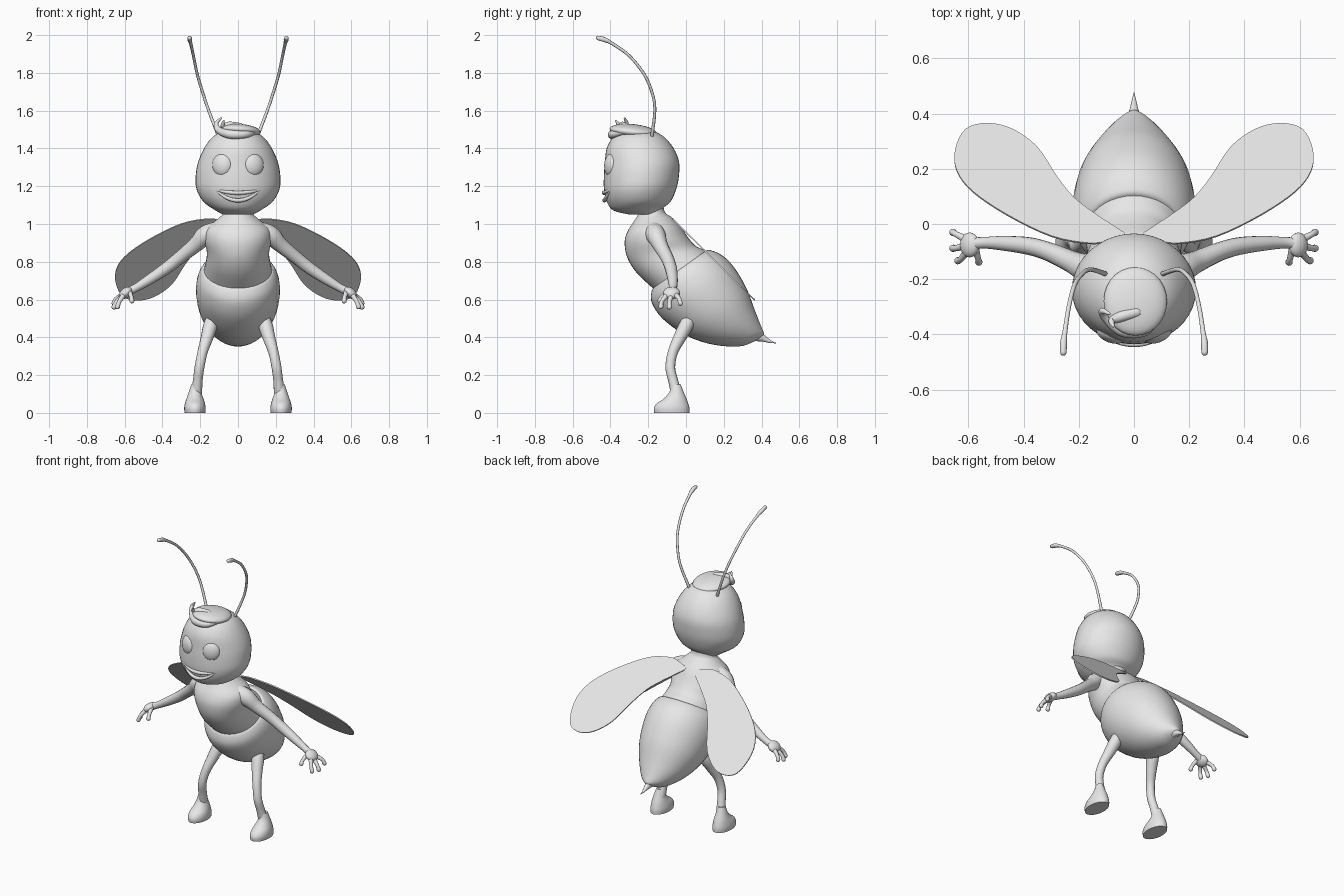
import bpy, bmesh, math
from mathutils import Vector, Matrix, Euler

grey = bpy.data.materials.new("soft_grey")
grey.diffuse_color = (0.8, 0.8, 0.8, 1)


def finish(name, bm, angle=50):
    """Turn a bmesh into a smooth shaded object."""
    bmesh.ops.recalc_face_normals(bm, faces=bm.faces[:])
    me = bpy.data.meshes.new(name)
    bm.to_mesh(me)
    bm.free()
    me.materials.append(grey)
    me.polygons.foreach_set("use_smooth", [True] * len(me.polygons))
    me.set_sharp_from_angle(angle=math.radians(angle))
    ob = bpy.data.objects.new(name, me)
    bpy.context.collection.objects.link(ob)
    return ob


def spline(pts, steps, closed=False):
    """Smooth curve through tuples of any length."""
    n, out = len(pts), []
    for i in range(n if closed else n - 1):
        idx = [i - 1, i, i + 1, i + 2]
        idx = [k % n if closed else min(max(k, 0), n - 1) for k in idx]
        a, b, c, d = (Vector(pts[k]) for k in idx)
        for s in range(steps):
            t = s / steps
            out.append(0.5 * (2 * b + (c - a) * t + (2 * a - 5 * b + 4 * c - d) * t * t
                              + (3 * b - a - 3 * c + d) * t ** 3))
    if not closed:
        out.append(Vector(pts[-1]))
    return out


def skin(name, rings, sides):
    """Skin rings given as (centre, half axis, half axis)."""
    bm = bmesh.new()
    loops = []
    for c, u, v in rings:
        loops.append([bm.verts.new(c + u * math.cos(a) + v * math.sin(a))
                      for a in (2 * math.pi * k / sides for k in range(sides))])
    for p, q in zip(loops, loops[1:]):
        for k in range(sides):
            j = (k + 1) % sides
            bm.faces.new((p[k], p[j], q[j], q[k]))
    bm.faces.new(loops[0])
    bm.faces.new(loops[-1])
    return finish(name, bm)


def loft(name, rows, x=0, sides=40, steps=5):
    """Rows: front y, front z, back y, back z, half width."""
    rings = []
    for fy, fz, by, bz, w in spline(rows, steps):
        rings.append((Vector((x, (fy + by) / 2, (fz + bz) / 2)), Vector((w, 0, 0)),
                      Vector((0, (by - fy) / 2, (bz - fz) / 2))))
    return skin(name, rings, sides)


def tube(name, pts, sides=14, steps=6):
    """Round ended tube through (x, y, z, radius) points."""
    path = spline(pts, steps)
    p = [q.to_3d() if len(q) == 3 else Vector(q[:3]) for q in path]
    r = [q[3] for q in path]
    n, rings, u = len(p), [], None
    for i in range(n):
        t = (p[min(i + 1, n - 1)] - p[max(i - 1, 0)]).normalized()
        u = t.orthogonal() if u is None else u - t * u.dot(t)
        u.normalize()
        v = t.cross(u)
        # hemispherical steps at both ends
        if i == 0:
            stops = [(-math.sin(a), math.cos(a)) for a in (1.45, 1.0, 0.5, 0)]
        elif i == n - 1:
            stops = [(math.sin(a), math.cos(a)) for a in (0, 0.5, 1.0, 1.45)]
        else:
            stops = [(0, 1)]
        for off, k in stops:
            rings.append((p[i] + t * off * r[i], u * r[i] * k, v * r[i] * k))
    return skin(name, rings, sides)


def ball(name, centre, radii, rot=(0, 0, 0)):
    bm = bmesh.new()
    m = Matrix.LocRotScale(Vector(centre), Euler(rot), Vector(radii))
    bmesh.ops.create_uvsphere(bm, u_segments=28, v_segments=18, radius=1, matrix=m)
    return finish(name, bm)


# Head, thorax and abdomen
loft("head", [(-.30, 1.05, -.14, 1.05, .08), (-.385, 1.072, -.12, 1.085, .13),
              (-.42, 1.12, -.08, 1.12, .185), (-.434, 1.18, -.05, 1.19, .22),
              (-.435, 1.25, -.037, 1.26, .224), (-.43, 1.32, -.037, 1.33, .212),
              (-.42, 1.40, -.065, 1.40, .18), (-.385, 1.46, -.115, 1.46, .135),
              (-.33, 1.495, -.18, 1.495, .075), (-.26, 1.505, -.25, 1.505, .005)])
loft("thorax", [(-.25, 1.10, -.12, 1.10, .075), (-.255, 1.05, -.11, 1.06, .08),
                (-.275, 1.015, -.075, 1.035, .11), (-.31, .96, -.03, .99, .168),
                (-.325, .90, .01, .93, .178), (-.31, .82, .05, .885, .165),
                (-.26, .74, .09, .865, .17), (-.175, .66, .11, .85, .18)])
loft("abdomen", [(-.165, .67, .10, .855, .165), (-.182, .645, .125, .862, .19),
                 (-.18, .58, .19, .835, .215), (-.12, .495, .255, .77, .222),
                 (0, .41, .32, .66, .20), (.14, .362, .362, .55, .15),
                 (.28, .352, .395, .465, .085), (.355, .375, .412, .425, .035),
                 (.39, .395, .41, .41, .008)])
loft("stinger", [(.35, .38, .385, .43, .03), (.40, .378, .415, .412, .018),
                 (.44, .371, .447, .386, .009), (.475, .368, .476, .371, .001)], sides=16)

# Swept hair cap with curls on one side
ball("hair_cap", (.005, -.28, 1.492), (.115, .125, .036), (-.1, .06, 0))
tube("hair_fringe", [(.09, -.33, 1.488, .012), (.04, -.385, 1.475, .02),
                     (-.04, -.385, 1.475, .024), (-.10, -.34, 1.495, .018),
                     (-.115, -.315, 1.53, .012), (-.09, -.325, 1.56, .005)])
tube("hair_curl", [(.01, -.32, 1.515, .02), (-.045, -.335, 1.522, .02),
                   (-.08, -.35, 1.52, .013), (-.075, -.37, 1.545, .005)])


# Smiling lips, wrapped on the face
def lip(name, z_mid, z_end, out, r):
    pts = []
    for k in range(-4, 5):
        x = .115 * k / 4
        y = -.232 - .2 * math.sqrt(1 - (x / .212) ** 2)
        f = (k / 4) ** 2
        pts.append((x, y - out * (1 - f), z_mid + (z_end - z_mid) * f, r * (1 - .6 * f)))
    tube(name, pts, sides=10, steps=4)


lip("upper_lip", 1.165, 1.18, .003, .011)
lip("lower_lip", 1.125, 1.178, 0, .011)

# Mirrored parts
for s, side in ((1, "left_"), (-1, "right_")):
    def limb(name, pts, **kw):
        tube(side + name, [(s * x, y, z, r) for x, y, z, r in pts], **kw)

    ball(side + "eye", (s * .083, -.398, 1.312), (.055, .032, .061), (-.06, 0, s * .35))

    limb("antenna", [(.105, -.18, 1.47, .009), (.155, -.165, 1.6, .008),
                     (.185, -.178, 1.69, .008), (.215, -.22, 1.79, .008),
                     (.236, -.30, 1.89, .008), (.25, -.39, 1.955, .009),
                     (.255, -.43, 1.975, .013), (.256, -.465, 1.985, .012)], sides=10)

    # Arm, palm and fingers
    limb("arm", [(.10, -.17, .965, .05), (.17, -.16, .94, .052), (.23, -.135, .885, .04),
                 (.31, -.10, .82, .034), (.38, -.08, .765, .032), (.47, -.07, .705, .027),
                 (.545, -.068, .66, .021), (.59, -.072, .64, .024)])
    ball(side + "palm", (s * .595, -.076, .635), (.04, .045, .026), (0, s * .7, 0))
    for name, base, mid, tip in (
            ("thumb", (.575, -.09, .64), (.565, -.125, .615), (.562, -.138, .593)),
            ("index_finger", (.605, -.10, .625), (.628, -.128, .59), (.638, -.133, .562)),
            ("middle_finger", (.615, -.08, .615), (.645, -.088, .585), (.656, -.088, .56)),
            ("little_finger", (.61, -.055, .625), (.645, -.037, .605), (.656, -.03, .58))):
        limb(name, [base + (.015,), mid + (.011,), tip + (.0135,)], sides=10, steps=4)

    # Leg and foot
    limb("leg", [(.135, .02, .50, .035), (.148, -.003, .455, .038), (.165, -.035, .395, .033),
                 (.188, -.07, .32, .027), (.204, -.083, .24, .026),
                 (.213, -.068, .17, .026), (.22, -.05, .10, .03)])
    loft(side + "foot", [(-.078, .15, -.028, .15, .02), (-.088, .11, -.012, .11, .033),
                         (-.118, .075, .003, .075, .045), (-.155, .05, .012, .05, .053),
                         (-.17, .025, .018, .025, .057), (-.168, .0, .018, .0, .055)],
         x=s * .228, sides=28, steps=4)

    # Flat wing on a plane sloping down to the back
    outline = [(.03, -.04), (.09, -.06), (.165, -.068), (.30, -.042), (.46, .035), (.585, .12),
               (.642, .195), (.648, .27), (.61, .345), (.53, .366), (.44, .345),
               (.35, .28), (.28, .175), (.22, .10), (.15, .045), (.06, -.015)]
    bm = bmesh.new()
    face = bm.faces.new([bm.verts.new((s * q[0], q[1], .962 - .99 * q[1]))
                         for q in spline(outline, 4, True)])
    ext = bmesh.ops.extrude_face_region(bm, geom=[face], use_keep_orig=True)
    bmesh.ops.translate(bm, vec=(0, -.005, -.005),
                        verts=[g for g in ext["geom"] if isinstance(g, bmesh.types.BMVert)])
    finish(side + "wing", bm)
